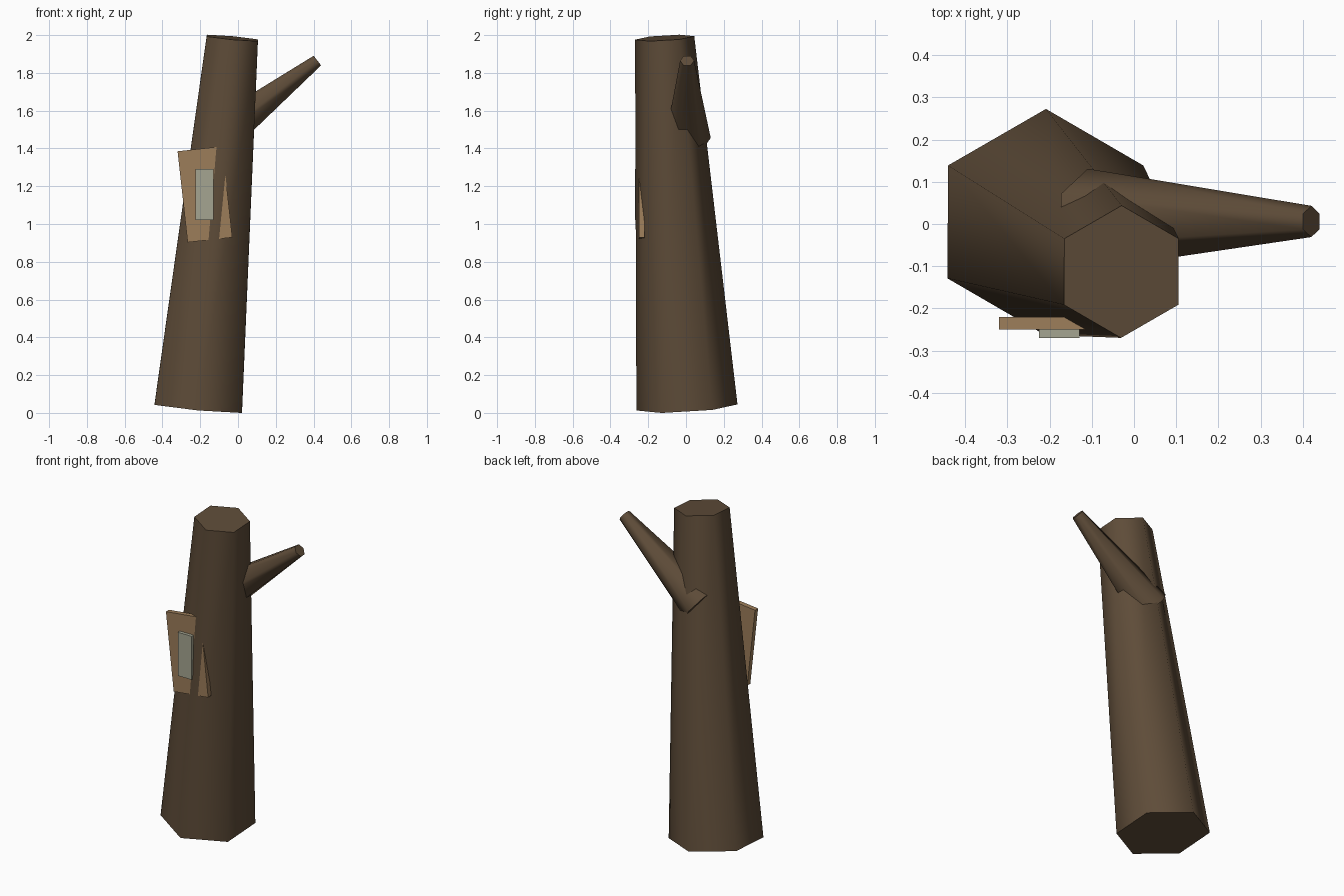
import bpy
import bmesh
from math import cos, sin, pi, radians
from mathutils import Vector, Matrix

cube = bpy.data.objects.get("Cube")
if cube:
    bpy.data.objects.remove(cube, do_unlink=True)


def make_material(name, rgb):
    mat = bpy.data.materials.new(name)
    mat.use_nodes = True
    mat.diffuse_color = (*rgb, 1)
    mat.node_tree.nodes["Principled BSDF"].inputs["Base Color"].default_value = (*rgb, 1)
    return mat


def add_object(name, bm, mat):
    bmesh.ops.recalc_face_normals(bm, faces=bm.faces)
    mesh = bpy.data.meshes.new(name)
    bm.to_mesh(mesh)
    bm.free()
    mesh.materials.append(mat)
    obj = bpy.data.objects.new(name, mesh)
    bpy.context.collection.objects.link(obj)
    return obj


def tapered_log(name, start, end, r_start, r_end, mat, sides=6):
    """Capped cone along start-end, with one corner turned towards +y."""
    start, end = Vector(start), Vector(end)
    axis = (end - start).normalized()
    v = axis.cross(Vector((0, 1, 0))).normalized()
    u = v.cross(axis)
    bm = bmesh.new()
    rings = []
    for centre, r in ((start, r_start), (end, r_end)):
        angles = [2 * pi * i / sides for i in range(sides)]
        rings.append([bm.verts.new(centre + r * (cos(a) * u + sin(a) * v)) for a in angles])
    low, high = rings
    for i in range(sides):
        j = (i + 1) % sides
        bm.faces.new((low[i], low[j], high[j], high[i]))
    bm.faces.new(low)
    bm.faces.new(high)
    obj = add_object(name, bm, mat)
    # Smooth bark, crisp cut ends
    bpy.ops.object.select_all(action='DESELECT')
    obj.select_set(True)
    bpy.context.view_layer.objects.active = obj
    bpy.ops.object.shade_smooth_by_angle(angle=radians(70))
    return obj


def box(name, centre, size, mat, tilt=0):
    bm = bmesh.new()
    matrix = (Matrix.Translation(centre) @ Matrix.Rotation(-tilt, 4, 'Y')
              @ Matrix.Diagonal((*size, 1)))
    bmesh.ops.create_cube(bm, size=1, matrix=matrix)
    return add_object(name, bm, mat)


bark = make_material("dark bark brown", (0.112, 0.072, 0.040))
wood = make_material("light board brown", (0.333, 0.205, 0.102))
paper = make_material("pale grey green", (0.376, 0.376, 0.283))

# Leaning trunk and the side branch that runs through it
tapered_log("trunk", (-0.21, 0.005, 0.029), (-0.03, -0.113, 1.985), 0.268, 0.157, bark)
tapered_log("branch", (-0.11, 0.011, 1.455), (0.42, 0.006, 1.865), 0.12, 0.037, bark)

# Crooked board sunk into the front ridge, with a small note on it
box("notice_board", (-0.175, -0.235, 1.157), (0.238, 0.03, 0.485), wood, tilt=radians(6.3))
box("note", (-0.177, -0.259, 1.155), (0.095, 0.022, 0.27), paper)
